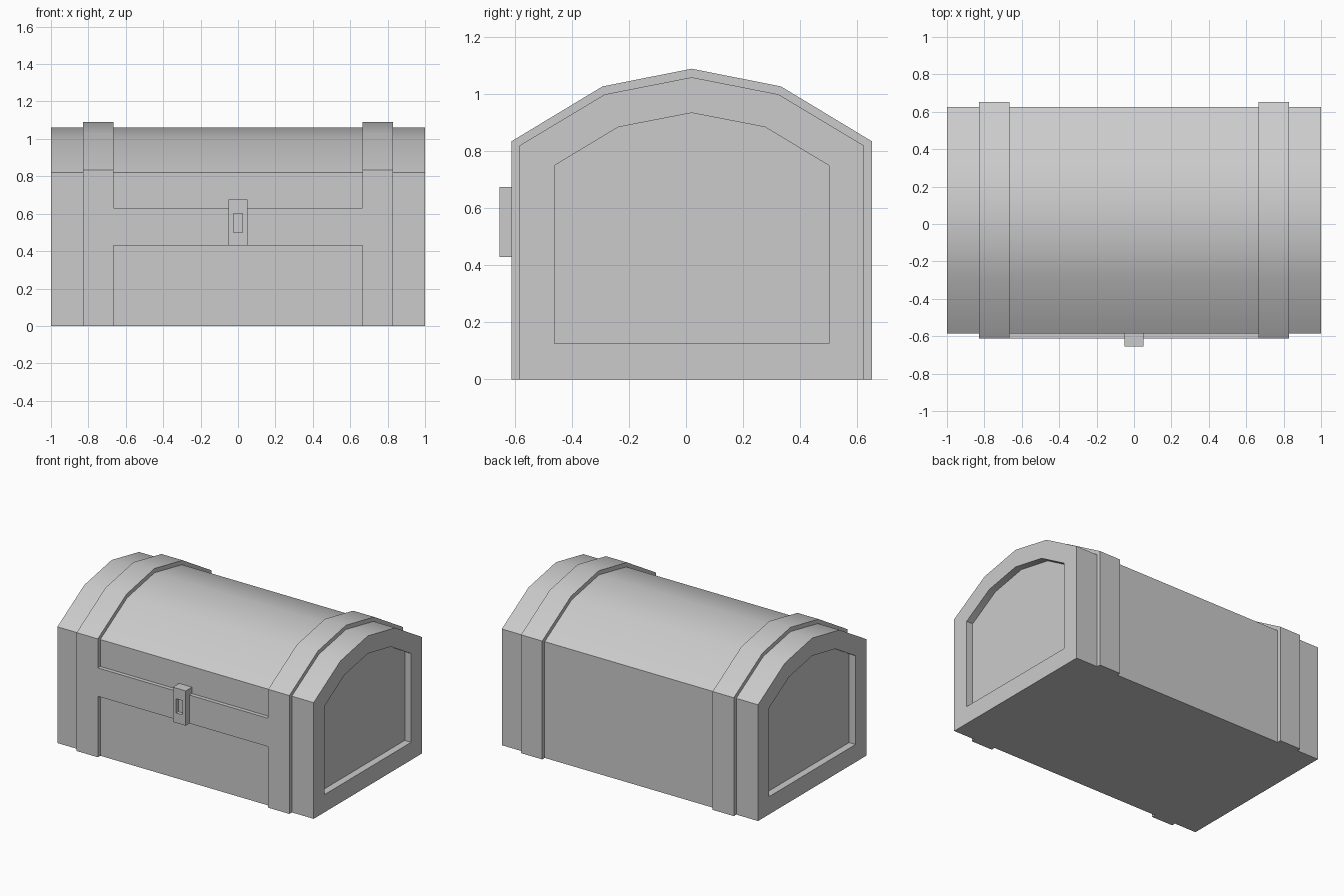
import bpy, bmesh, math

if "Cube" in bpy.data.objects:
    bpy.data.objects.remove(bpy.data.objects["Cube"])


def loft(name, rings, smooth=False):
    """Skin matching point rings in order and cap both ends."""
    bm = bmesh.new()
    loops = [[bm.verts.new(p) for p in ring] for ring in rings]
    n = len(loops[0])
    for a, b in zip(loops, loops[1:]):
        for i in range(n):
            j = (i + 1) % n
            bm.faces.new((a[i], a[j], b[j], b[i]))
    bm.faces.new(loops[0])
    bm.faces.new(loops[-1])
    bmesh.ops.recalc_face_normals(bm, faces=bm.faces[:])
    mesh = bpy.data.meshes.new(name)
    bm.to_mesh(mesh)
    bm.free()
    obj = bpy.data.objects.new(name, mesh)
    bpy.context.collection.objects.link(obj)
    if smooth:
        bpy.ops.object.select_all(action='DESELECT')
        obj.select_set(True)
        bpy.context.view_layer.objects.active = obj
        bpy.ops.object.shade_smooth_by_angle(angle=math.radians(30))
    return obj


def arch(half, shoulder, base, eave, haunch, top):
    """Domed cross-section in (y, z), centred on the chest's middle."""
    c = 0.02
    return [(c - half, base), (c - half, eave), (c - shoulder, haunch), (c, top),
            (c + shoulder, haunch), (c + half, eave), (c + half, base)]


def at_x(x, profile):
    return [(x, y, z) for y, z in profile]


def rect(y, hx, z0, z1):
    return [(-hx, y, z0), (hx, y, z0), (hx, y, z1), (-hx, y, z1)]


body = arch(0.605, 0.305, 0, 0.82, 1.0, 1.06)
strap = arch(0.633, 0.313, 0, 0.835, 1.028, 1.09)
panel = arch(0.482, 0.258, 0.125, 0.75, 0.885, 0.935)

# Chest with a recessed panel at each end
loft("chest_body", [at_x(-0.95, panel), at_x(-1, panel), at_x(-1, body),
                    at_x(1, body), at_x(1, panel), at_x(0.95, panel)], True)

# Raised straps running up and over the lid
for name, x0, x1 in (("left_strap", -0.83, -0.665), ("right_strap", 0.665, 0.83)):
    loft(name, [[(x0, *i), (x0, *o), (x1, *o), (x1, *i)]
                for i, o in zip(body, strap)], True)

# Front band joining the straps
loft("front_band", [rect(-0.585, 0.665, 0.43, 0.63), rect(-0.613, 0.665, 0.43, 0.63)])

# Latch with a recessed keyhole slot
loft("latch", [rect(-0.585, 0.05, 0.43, 0.675), rect(-0.655, 0.05, 0.43, 0.675),
               rect(-0.655, 0.024, 0.5, 0.6), rect(-0.63, 0.024, 0.5, 0.6)])
